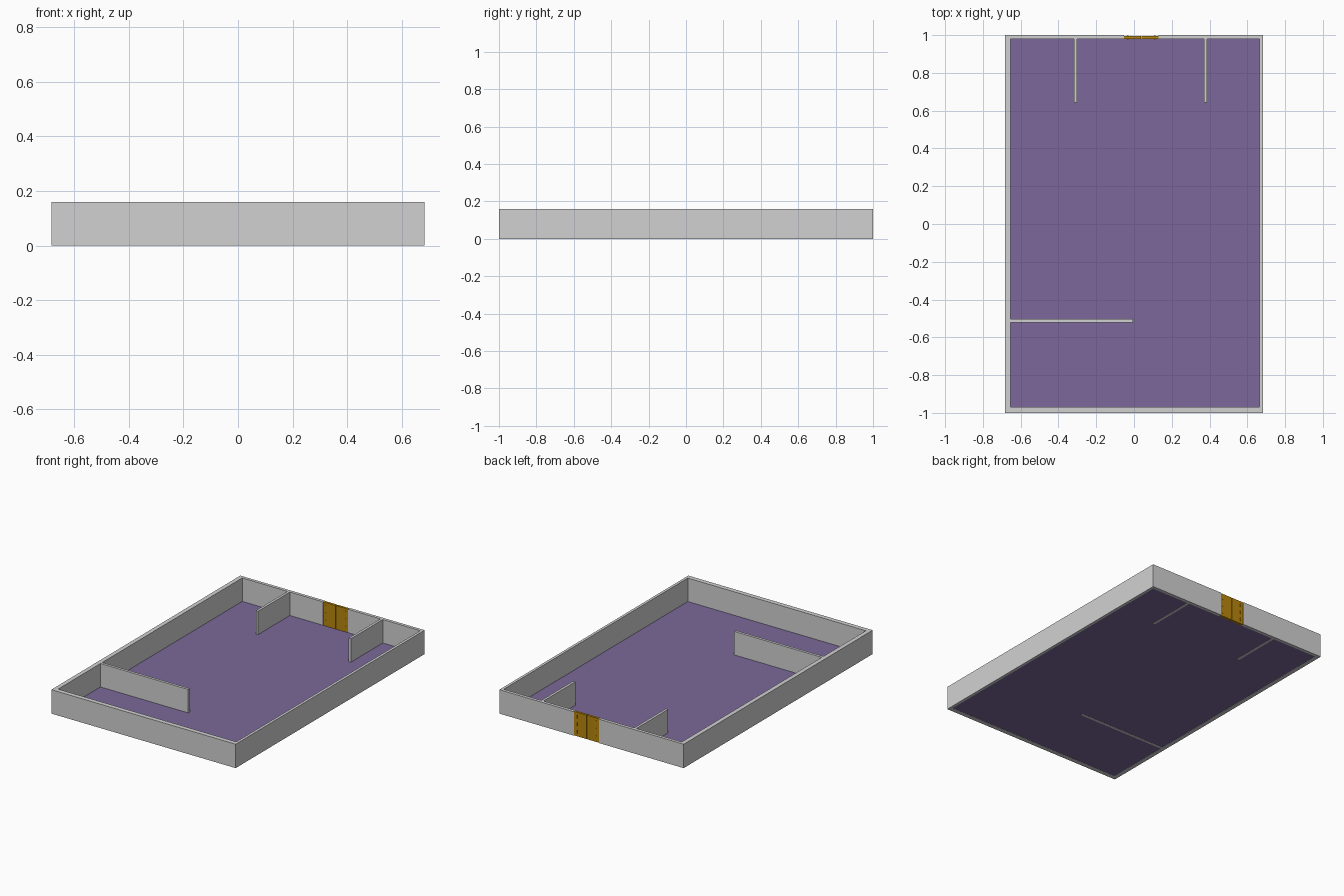
import bpy, bmesh

if "Cube" in bpy.data.objects:
    bpy.data.objects.remove(bpy.data.objects["Cube"])

H = 0.16  # wall height


def material(name, rgb):
    m = bpy.data.materials.new(name)
    m.diffuse_color = (*rgb, 1)
    m.use_nodes = True
    m.node_tree.nodes["Principled BSDF"].inputs["Base Color"].default_value = m.diffuse_color
    return m


GREY = material("light_grey", (0.64, 0.64, 0.64))
PURPLE = material("muted_purple", (0.20, 0.137, 0.32))
GOLD = material("dark_gold", (0.479, 0.24, 0.004))


def extrude_plan(name, points, z0, z1, mat):
    """Extrude a flat outline into a closed solid."""
    bm = bmesh.new()
    face = bm.faces.new([bm.verts.new((x, y, z0)) for x, y in points])
    res = bmesh.ops.extrude_face_region(bm, geom=[face], use_keep_orig=True)
    top = [v for v in res["geom"] if isinstance(v, bmesh.types.BMVert)]
    bmesh.ops.translate(bm, verts=top, vec=(0, 0, z1 - z0))
    bmesh.ops.recalc_face_normals(bm, faces=bm.faces)
    me = bpy.data.meshes.new(name)
    bm.to_mesh(me)
    bm.free()
    me.materials.append(mat)
    ob = bpy.data.objects.new(name, me)
    bpy.context.collection.objects.link(ob)
    return ob


def box(name, x0, x1, y0, y1, z0, z1, mat):
    return extrude_plan(name, [(x0, y0), (x1, y0), (x1, y1), (x0, y1)], z0, z1, mat)


# Outer walls with the door gap and the three partitions, as one outline
L, R, F, B = -0.654, 0.665, -0.969, 0.979   # inner faces
D0, D1 = -0.054, 0.131                      # door gap
plan = [(D1, 1), (D1, B), (0.370, B), (0.370, 0.643), (0.387, 0.643), (0.387, B),
        (R, B), (R, F), (L, F), (L, -0.521), (-0.004, -0.521), (-0.004, -0.503),
        (L, -0.503), (L, B), (-0.318, B), (-0.318, 0.643), (-0.301, 0.643), (-0.301, B),
        (D0, B), (D0, 1), (-0.683, 1), (-0.683, -1), (0.683, -1), (0.683, 1)]
extrude_plan("walls", plan, 0, H, GREY)

# Floor slab
box("floor", L, R, F, B, 0.001, 0.003, PURPLE)

# Double door: two leaves, each with hinge plates on both faces
mid = (D0 + D1) / 2
for side, edge in (("left", D0), ("right", D1)):
    s = 1 if edge < mid else -1
    x0, x1 = sorted((edge, mid - s * 0.002))
    box(side + "_door_leaf", x0, x1, 0.980, 0.996, 0, H, GOLD)
    h0, h1 = sorted((edge + s * 0.016, edge + s * 0.024))
    for i, z in enumerate((0.02, 0.07, 0.12)):
        box(f"{side}_hinge_{i + 1}", h0, h1, 0.978, 0.998, z, z + 0.022, GOLD)
